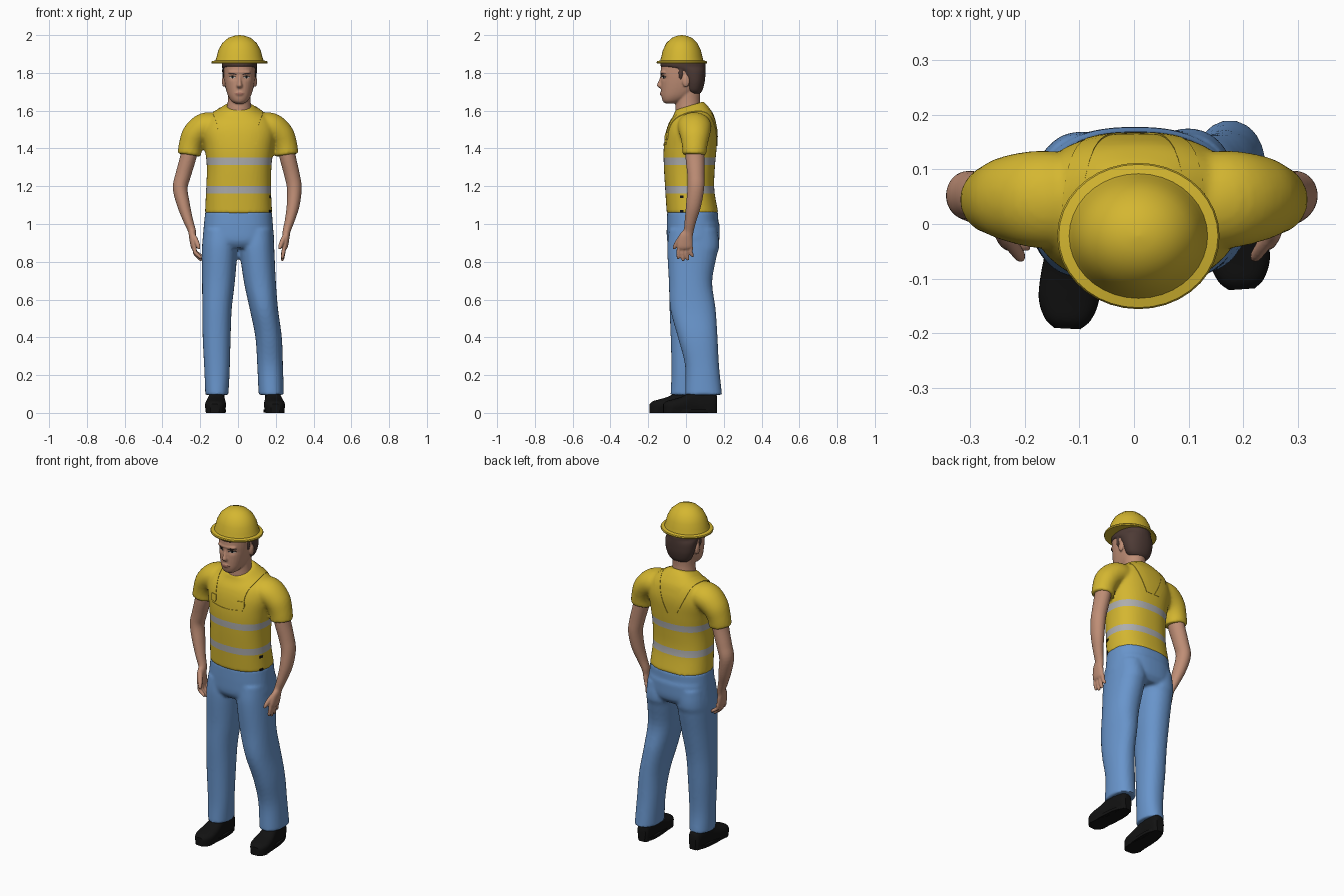
import bpy, bmesh, math
from mathutils import Vector, Matrix
from mathutils.bvhtree import BVHTree

if "Cube" in bpy.data.objects:
    bpy.data.objects.remove(bpy.data.objects["Cube"])

X, Y, Z = Vector((1, 0, 0)), Vector((0, 1, 0)), Vector((0, 0, 1))

def material(name, rgb):
    m = bpy.data.materials.new(name)
    m.diffuse_color = (*rgb, 1)
    m.use_nodes = True
    m.node_tree.nodes["Principled BSDF"].inputs["Base Color"].default_value = m.diffuse_color
    return m

YELLOW = material("safety_yellow", (0.66, 0.47, 0.03))
GREY = material("reflective_grey", (0.42, 0.42, 0.42))
BLUE = material("denim_blue", (0.14, 0.30, 0.60))
BLACK = material("black", (0.006, 0.006, 0.006))
SKIN = material("skin", (0.52, 0.27, 0.18))
HAIR = material("dark_hair", (0.075, 0.043, 0.036))
WHITE = material("eye_white", (0.6, 0.57, 0.54))
LIPS = material("lips", (0.36, 0.15, 0.11))

def spline(rows, k=5):
    """Catmull-Rom resampling of any equal-length tuples."""
    P = [Vector(r) for r in rows]
    P = [P[0] * 2 - P[1]] + P + [P[-1] * 2 - P[-2]]
    out = []
    for i in range(1, len(P) - 2):
        a, b, c, d = P[i - 1:i + 3]
        for j in range(k):
            t = j / k
            out.append(0.5 * (2 * b + (c - a) * t + (2 * a - 5 * b + 4 * c - d) * t * t
                              + (3 * b - a - 3 * c + d) * t ** 3))
    return out + [P[-2]]

def loft(bm, rings, axis="z", p=2.0, n=32):
    """Closed skin over (x, y, z, radius a, radius b) rings; p is the squareness."""
    pts, loops = spline(rings), []
    pw = lambda v: math.copysign(abs(v) ** (2 / p), v)
    for i, r in enumerate(pts):
        if axis == "z":
            A, B = X, Y
        elif axis == "y":
            A, B = X, Z
        else:
            T = (Vector(pts[min(i + 1, len(pts) - 1)][:3]) - Vector(pts[max(i - 1, 0)][:3])).normalized()
            B = (Y - T * Y.dot(T)).normalized()
            A = B.cross(T)
        loops.append([bm.verts.new(Vector(r[:3]) + A * r[3] * pw(math.cos(2 * math.pi * j / n))
                                   + B * r[4] * pw(math.sin(2 * math.pi * j / n))) for j in range(n)])
    for a, b in zip(loops, loops[1:]):
        for j in range(n):
            bm.faces.new((a[j], a[(j + 1) % n], b[(j + 1) % n], b[j]))
    bm.faces.new(loops[0][::-1])
    bm.faces.new(loops[-1])

def ball(bm, loc, size):
    bmesh.ops.create_uvsphere(bm, u_segments=20, v_segments=12, radius=1,
                              matrix=Matrix.Translation(loc) @ Matrix.Diagonal((*size, 1)))

def make(name, bm, *mats, voxel=0, smooth=2, angle=50):
    """Turn a bmesh into an object; voxel fuses overlapping volumes into one skin."""
    bmesh.ops.recalc_face_normals(bm, faces=bm.faces)
    me = bpy.data.meshes.new(name)
    bm.to_mesh(me)
    bm.free()
    ob = bpy.data.objects.new(name, me)
    bpy.context.collection.objects.link(ob)
    if voxel:
        md = ob.modifiers.new("fuse", "REMESH")
        md.mode, md.voxel_size = "VOXEL", voxel
        sm = ob.modifiers.new("soften", "SMOOTH")
        sm.iterations = smooth
        new = bpy.data.meshes.new_from_object(ob.evaluated_get(bpy.context.evaluated_depsgraph_get()))
        ob.modifiers.clear()
        ob.data = me = new
    me.materials.clear()
    for m in mats:
        me.materials.append(m)
    me.polygons.foreach_set("use_smooth", [True] * len(me.polygons))
    me.set_sharp_from_angle(angle=math.radians(angle))
    return ob

def tree(ob):
    return BVHTree.FromPolygons([v.co for v in ob.data.vertices], [p.vertices for p in ob.data.polygons])

def front(u, v):
    return Vector((u, -1, v)), Y

def side(u, v):
    return Vector((1, u, v)), -X

def around(u, v):  # over the shoulder: v is an angle, front 0, top 90, back 180
    d = Vector((0, -math.cos(math.radians(v)), math.sin(math.radians(v))))
    return Vector((u, 0.03, 1.45)) + d, -d

def plate(name, bvh, cast, pts, mat, lift=0.003):
    """Thin strip of (u, v, du, dv) laid on a surface."""
    bm = bmesh.new()
    rows = []
    for u, v, du, dv in spline(pts, 4):
        row = []
        for s in (-1, -0.33, 0.33, 1):
            o, d = cast(u + s * du, v + s * dv)
            hit = bvh.ray_cast(o, d)[0]
            if hit:
                row += [(bm.verts.new(hit - d * lift), bm.verts.new(hit + d * 0.003))]
        if len(row) == 4:
            rows.append(row)
    quad = lambda a, b, c, d: bm.faces.new((a, b, c, d))
    for a, b in zip(rows, rows[1:]):
        for i in range(3):
            quad(a[i][0], a[i + 1][0], b[i + 1][0], b[i][0])
            quad(a[i][1], b[i][1], b[i + 1][1], a[i + 1][1])
        for i in (0, 3):
            quad(a[i][0], b[i][0], b[i][1], a[i][1])
    for r in (rows[0], rows[-1]):
        for i in range(3):
            quad(r[i][0], r[i + 1][0], r[i + 1][1], r[i][1])
    return make(name, bm, mat)

# Shirt: torso and two sleeves, fused
bm = bmesh.new()
loft(bm, [(.003, .035, 1.055, .178, .137), (.003, .02, 1.18, .172, .130), (.006, .018, 1.30, .171, .135),
          (.006, .022, 1.40, .182, .140), (.004, .03, 1.49, .195, .136), (.004, .035, 1.555, .172, .118),
          (.004, .03, 1.595, .122, .095), (.004, .018, 1.63, .072, .074)], p=2.35, n=48)
for v in bm.verts:  # neckline drops at the front
    v.co.z += max(0, (v.co.z - 1.54) / 0.09) * (v.co.y - .03) * 0.3
for s in (-1, 1):
    loft(bm, [(s * .09, .04, 1.515, .07, .085), (s * .17, .045, 1.515, .075, .09), (s * .225, .047, 1.475, .07, .08),
              (s * .25, .046, 1.42, .063, .068), (s * .259, .044, 1.365, .062, .062)], "path")
shirt = make("shirt", bm, YELLOW, GREY, voxel=0.009, smooth=4)
bm = bmesh.new()
bm.from_mesh(shirt.data)
bands = ((1.313, 1.352), (1.162, 1.202))  # reflective stripes
for z in sum(bands, ()):
    bmesh.ops.bisect_plane(bm, geom=bm.verts[:] + bm.edges[:] + bm.faces[:], plane_co=(0, 0, z), plane_no=Z)
for f in bm.faces:
    c = f.calc_center_median()
    f.material_index = int(abs(c.x) < .2 and any(a < c.z < b for a, b in bands))
bm.to_mesh(shirt.data)
bm.free()

# Straps, buckles, bib edge and side buttons
skin_of_shirt = tree(shirt)
for s, side_name in ((-1, "left"), (1, "right")):
    plate("strap_" + side_name, skin_of_shirt, around,
          [(s * .09, 10, .015, 0), (s * .095, 35, .015, 0), (s * .113, 70, .017, 0), (s * .112, 100, .018, 0),
           (s * .085, 140, .02, 0), (s * .05, 175, .02, 0), (s * .026, 195, .02, 0)], YELLOW)
    plate("buckle_" + side_name, skin_of_shirt, front,
          [(s * .09, 1.445, .016, 0), (s * .09, 1.46, .022, 0), (s * .09, 1.485, .018, 0)], YELLOW, .007)
plate("bib_edge", skin_of_shirt, front, [(-.1, 1.428, 0, .006), (0, 1.42, 0, .006), (.1, 1.428, 0, .006)], YELLOW)
for z in (1.145, 1.068):
    plate("side_button", skin_of_shirt, side, [(-.032, z, 0, .007), (-.012, z, 0, .007)], BLACK)

# Trousers: hips and two legs, the right one set back
bm = bmesh.new()
loft(bm, [(.003, .035, 1.07, .176, .134), (.002, .035, .98, .184, .137), (.002, .035, .91, .188, .134),
          (.002, .035, .872, .17, .11)], p=2.4, n=48)
loft(bm, [(-.093, .035, .97, .088, .125), (-.097, .032, .87, .094, .13), (-.103, .02, .7, .087, .11),
          (-.111, .008, .55, .078, .095), (-.113, .004, .4, .074, .085), (-.111, .0, .22, .067, .077),
          (-.112, .002, .095, .061, .084)], p=2.2)
loft(bm, [(.096, .035, .97, .09, .125), (.1, .035, .87, .092, .134), (.115, .024, .7, .085, .115),
          (.137, .037, .55, .075, .12), (.162, .062, .4, .07, .105), (.17, .085, .25, .068, .09),
          (.176, .093, .095, .067, .098)], p=2.2)
for v in bm.verts:  # rounded seat
    if v.co.y > .1 and .85 < v.co.z < 1.0:
        v.co.y += .006
make("trousers", bm, BLUE, voxel=0.009, smooth=3)

# Shoes with flat soles
for name, x, y, turn in (("shoe_left", -.115, -.05, -3), ("shoe_right", .188, .022, 4)):
    bm = bmesh.new()
    loft(bm, [(0, .142, .05, .022, .04), (0, .125, .055, .036, .055), (0, .07, .062, .041, .064), (0, .02, .06, .043, .06),
              (0, -.04, .045, .053, .043), (0, -.09, .038, .055, .034), (0, -.125, .034, .042, .028),
              (0, -.142, .03, .024, .018)], "y", p=2.5)
    for v in bm.verts:
        v.co.z = 0 if v.co.z < .022 else v.co.z
    loft(bm, [(0, .0, 0.001, .05, .138), (0, .0, .018, .05, .138)], p=2.6)
    loft(bm, [(0, .055, .04, .04, .06), (0, .06, .13, .04, .055)])
    bmesh.ops.transform(bm, verts=bm.verts, matrix=Matrix.Translation((x, y, 0)) @ Matrix.Rotation(math.radians(turn), 4, "Z"))
    make(name, bm, BLACK, angle=40)

# Arms and hands
for name, s, dx, tip in (("arm_left", -1, -.02, .203), ("arm_right", 1, 0, .24)):
    bm = bmesh.new()
    wx, wy = .258 + dx * .7, .014
    loft(bm, [(s * .25, .046, 1.44, .045, .05), (s * .262, .047, 1.36, .043, .05), (s * (.286 - dx * .2), .052, 1.26, .041, .045),
              (s * (.298 - dx * .4), .052, 1.19, .039, .044), (s * (.292 + dx * .2), .04, 1.10, .034, .04),
              (s * (.274 + dx * .5), .024, 1.02, .026, .031), (s * wx, wy, .965, .021, .027),
              (s * (wx - .004), .0, .93, .019, .037), (s * (wx - .01), -.006, .885, .017, .042),
              (s * (wx - .014), -.006, .87, .014, .038)], "path")
    for i, length in enumerate((.058, .07, .066, .048)):
        y0 = -.037 + i * .0215
        tx, tz = wx - .014, .878
        loft(bm, [(s * tx, y0, tz, .011, .0115), (s * (tx - .004), y0 - .003, tz - length * .5, .0105, .0105),
                  (s * (tip - .006), y0 * 1.15 + .002, tz - length * .95, .009, .009),
                  (s * (tip - .01), y0 * 1.15 + .003, tz - length, .005, .005)], "path", n=14)
    loft(bm, [(s * (wx - .004), -.012, .945, .014, .016), (s * (wx - .022), -.04, .912, .013, .013),
              (s * (wx - .034), -.058, .882, .011, .011), (s * (wx - .038), -.064, .866, .006, .006)], "path", n=14)
    make(name, bm, SKIN, voxel=0.0048, smooth=2, angle=80)

# Head, neck, nose, ears
bm = bmesh.new()
loft(bm, [(.008, -.08, 1.638, .022, .028), (.008, -.07, 1.65, .042, .052), (.008, -.05, 1.675, .059, .08),
          (.008, -.033, 1.71, .071, .099), (.008, -.024, 1.755, .08, .108), (.008, -.02, 1.80, .084, .114),
          (.008, -.02, 1.87, .084, .108)], p=2.25)
loft(bm, [(.004, .02, 1.56, .08, .075), (.005, .012, 1.61, .066, .068), (.007, .01, 1.66, .06, .064),
          (.008, .01, 1.72, .06, .068)])
loft(bm, [(.008, -.122, 1.79, .009, .012), (.008, -.128, 1.755, .011, .018), (.008, -.131, 1.733, .016, .024),
          (.008, -.125, 1.72, .014, .016)], n=16)
ball(bm, (.008, -.126, 1.69), (.024, .012, .012))
ball(bm, (.008, -.104, 1.655), (.024, .02, .016))
ball(bm, (.008, -.115, 1.803), (.06, .022, .012))
for s in (-1, 1):
    ball(bm, (.008 + s * .084, .0, 1.755), (.009, .019, .031))
head = make("head", bm, SKIN, voxel=0.005, smooth=2, angle=80)
for v in head.data.vertices:  # eye sockets
    for s in (-1, 1):
        d2 = ((v.co.x - .008 - s * .037) / .022) ** 2 + ((v.co.z - 1.775) / .013) ** 2
        if v.co.y < -.06:
            v.co.y += .007 * math.exp(-d2)

# Painted face details
face = tree(head)
for s, n in ((-1, "left"), (1, "right")):
    c = .008 + s * .037
    plate("eye_" + n, face, front, [(c - .017, 1.776, 0, .001), (c, 1.777, 0, .006), (c + .017, 1.776, 0, .001)], WHITE, .001)
    plate("iris_" + n, face, front, [(c - .006, 1.777, 0, .003), (c, 1.777, 0, .006), (c + .006, 1.777, 0, .003)], BLACK, .002)
    plate("lash_" + n, face, front, [(c - .019, 1.78, 0, .001), (c, 1.784, 0, .0018), (c + .019, 1.78, 0, .001)], BLACK, .002)
    plate("brow_" + n, face, front, [(c - s * .022, 1.79, 0, .003), (c, 1.797, 0, .0035), (c + s * .023, 1.795, 0, .0015)], HAIR, .002)
plate("mouth", face, front, [(-.018, 1.689, 0, .001), (.008, 1.69, 0, .007), (.034, 1.689, 0, .001)], LIPS, .001)

# Hair: back and sides, with a fringe below the helmet
bm = bmesh.new()
loft(bm, [(.008, .045, 1.69, .05, .03), (.008, .042, 1.71, .07, .046), (.008, .042, 1.75, .085, .057),
          (.008, .035, 1.79, .091, .068), (.008, .022, 1.815, .092, .082), (.008, -.012, 1.832, .092, .116),
          (.008, -.016, 1.85, .093, .119), (.008, -.02, 1.875, .09, .105)], p=2.15)
for s in (-1, 1):
    ball(bm, (.008 + s * .077, -.028, 1.80), (.012, .014, .04))
make("hair", bm, HAIR, voxel=0.006, smooth=2, angle=80)

# Hard hat: turned profile, slightly narrower front to back
bm = bmesh.new()
profile = [(.02, 1.85), (.147, 1.85), (.149, 1.856), (.146, 1.862), (.127, 1.866), (.121, 1.885), (.112, 1.92),
           (.092, 1.957), (.06, 1.985), (.03, 1.996), (.003, 2.0)]
rows = [[bm.verts.new((.008 + r * math.cos(a * math.pi / 18), -.022 + r * .9 * math.sin(a * math.pi / 18), z))
         for a in range(36)] for r, z in profile]
for a, b in zip(rows, rows[1:]):
    for j in range(36):
        bm.faces.new((a[j], a[(j + 1) % 36], b[(j + 1) % 36], b[j]))
bm.faces.new(rows[0][::-1])
bm.faces.new(rows[-1])
make("hard_hat", bm, YELLOW, angle=35)
